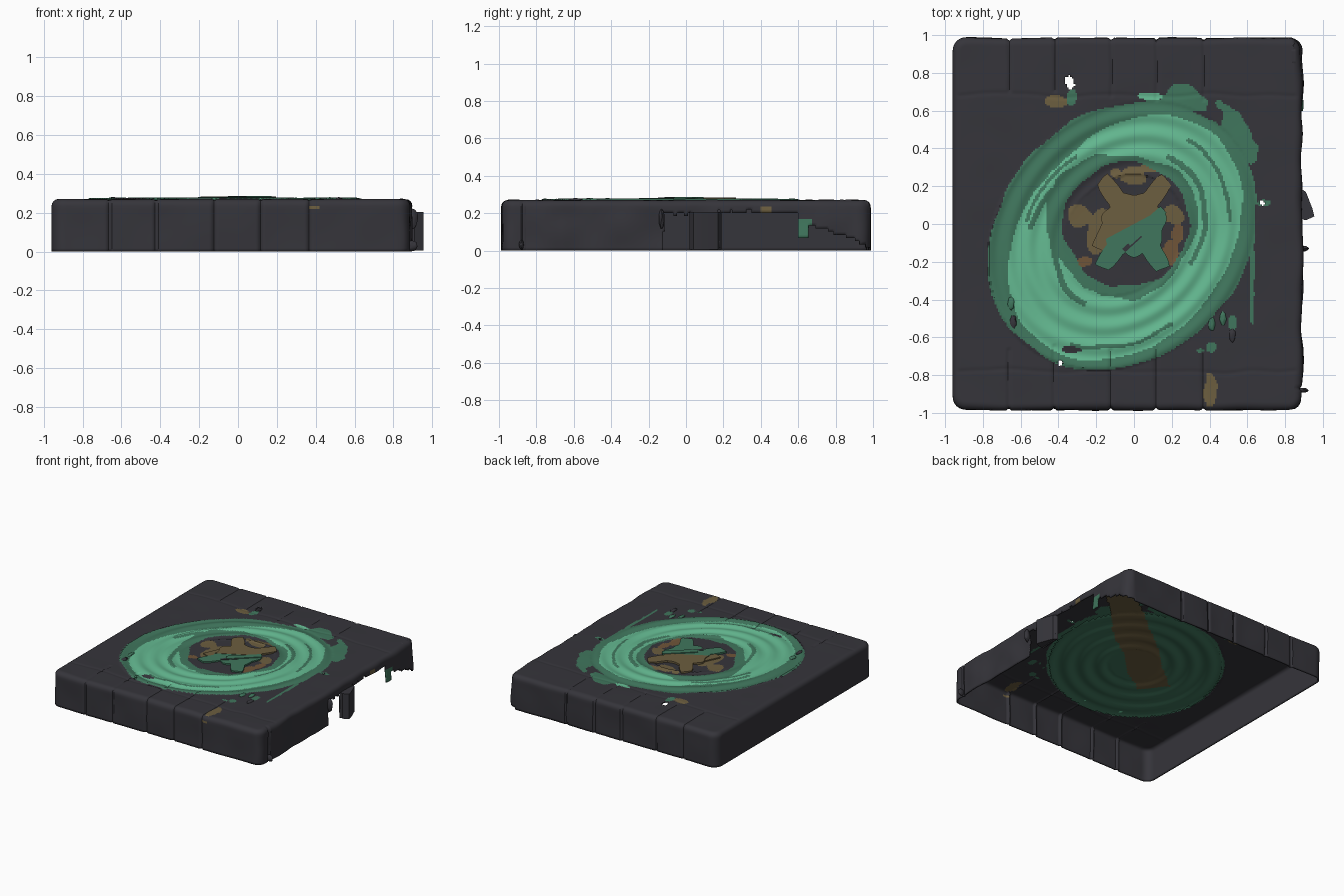
import bpy, bmesh, math
from mathutils import Vector, noise

old = bpy.data.objects.get("Cube")
if old:
    bpy.data.objects.remove(old)


def material(name, rgb):
    m = bpy.data.materials.new(name)
    m.use_nodes = True
    m.diffuse_color = (*rgb, 1)
    bsdf = next(n for n in m.node_tree.nodes if n.type == 'BSDF_PRINCIPLED')
    bsdf.inputs["Base Color"].default_value = (*rgb, 1)
    bsdf.inputs["Roughness"].default_value = 0.8
    return m


MATS = [material("charcoal stone", (.036, .035, .043)),
        material("light green", (.127, .485, .283)),
        material("dark green", (.051, .181, .109)),
        material("bronze", (.15, .112, .05)),
        material("rust", (.16, .09, .04))]
STONE, LIGHT, DARK, BRONZE, RUST = range(5)


def finish(bm, name):
    me = bpy.data.meshes.new(name)
    bm.to_mesh(me)
    bm.free()
    for m in MATS:
        me.materials.append(m)
    ob = bpy.data.objects.new(name, me)
    bpy.context.collection.objects.link(ob)
    bpy.ops.object.select_all(action='DESELECT')
    ob.select_set(True)
    bpy.context.view_layer.objects.active = ob
    bpy.ops.object.shade_smooth_by_angle(angle=math.radians(35))
    return ob


CX, HX, HY, TOP = -.035, .925, .985, .27
ROUND, BEV = .07, .035
SEAMS = (-.66, -.42, -.12, .12, .37)


def wob(x, y, f=4):
    return noise.noise(Vector((x * f, y * f, 1.7)))


def oval(x, y):
    # normalised radius inside the tilted oval of paint
    u, v = (x + y + .12) / 1.414, (y - x) / 1.414
    return math.hypot(u / .775, v / .645)


def spot(x, y, cx, cy, rx, ry, turn=0):
    c, s = math.cos(turn), math.sin(turn)
    dx, dy = x - cx, y - cy
    return math.hypot((dx * c + dy * s) / rx, (dy * c - dx * s) / ry) < 1 + .4 * wob(x, y, 14)


# painted spots: centre, radii, turn
HUB = ((BRONZE, ((-.28, .04, .07, .06), (-.19, -.04, .07, .12), (-.1, .27, .03, .03),
                 (.0, .25, .07, .05), (.2, .05, .06, .05), (.06, .29, .05, .02))),
       (RUST, ((-.33, -.22, .06, .04), (-.26, -.2, .05, .03), (.2, -.15, .04, .06), (.23, -.05, .03, .05))))
OUTER = ((LIGHT, ((.08, .675, .07, .02),)),
         (DARK, ((.55, .49, .17, .06, -.95), (.27, .66, .12, .075), (.625, -.28, .014, .23),
                 (.41, -.65, .03, .03), (.52, -.52, .025, .04), (.35, -.67, .02, .01),
                 (.69, .11, .03, .015), (-.33, .67, .03, .04))),
         (BRONZE, ((-.41, .65, .06, .03), (.405, -.88, .035, .09))))


def pick(x, y, table):
    for mat, spots in table:
        if any(spot(x, y, *s) for s in spots):
            return mat
    return STONE


def paint(x, y, z):
    e = oval(x, y) + .025 * wob(x, y, 6)
    a = math.atan2(y + .03, x + .04)
    r = math.hypot(x + .04, y + .005) + .02 * wob(x, y, 9)
    if z < .24:
        # patches on the side walls
        if x > .82 and abs(y - .63) < .04 and z < .16:
            return DARK
        rim = x > .82 and abs(y - .43) < .03 and z > .19
        return BRONZE if rim or (y < -.9 and spot(x, z, .39, .25, .045, .025)) else STONE
    if r < .33:
        return pick(x, y, HUB)
    if e < 1:
        if spot(x, y, -.33, -.665, .05, .018):
            return STONE
        if r < .375 + .05 * max(0, math.cos(a - 2.9)) + .02 * math.sin(a * 3):
            return DARK
        # dark streaks following the swirl
        if abs(e - .6 - .03 * a) < .02 and math.sin(a * 2 + 1) > 0:
            return DARK
        if abs(e - .8 + .02 * a) < .014 and math.sin(a * 3) > .2:
            return DARK
        edge = .9 - .09 * max(0, math.cos(a - 2.5)) + .03 * math.sin(a * 2 - .6)
        return DARK if e > edge else LIGHT
    return pick(x, y, OUTER)


def core(p):
    # nearest point of the rectangle inside the rounded outline
    kx, ky = HX - ROUND, HY - ROUND
    return Vector((max(-kx, min(kx, p.x)), max(-ky, min(ky, p.y)), 0))


def broken(x, y, z):
    # breaks in the right wall and small holes in the top
    j = .015 * wob(y, z, 25)
    if x > .82:
        if -.12 + j < y < .03 and z < .2 + j:
            return True
        if .17 + j < y < .6 and z < .205 + j:
            return True
        if y >= .6 and z < (.07 if y < .66 else .14 - (y - .66) * .36) + j:
            return True
    return any(math.hypot(x - a, y - b) < r for a, b, r in
               ((-.345, .76, .024), (-.335, .735, .02), (-.39, -.735, .014), (.68, .11, .012)))


# slab shell: rounded top sheet with walls drawn down from its border
bm = bmesh.new()
bmesh.ops.create_grid(bm, x_segments=200, y_segments=200, size=1)
for v in bm.verts:
    v.co = Vector((v.co.x * (HX - BEV), v.co.y * (HY - BEV), TOP))
    q = core(v.co)
    d = Vector((v.co.x - q.x, v.co.y - q.y, 0))
    if d.length > 0:
        d *= max(abs(d.x), abs(d.y)) / d.length
        v.co = Vector((q.x + d.x, q.y + d.y, TOP))
rings = [(BEV * math.sin(t), TOP - BEV * (1 - math.cos(t)))
         for t in (math.pi / 2 * i / 4 for i in range(1, 5))]
rings += [(BEV, (TOP - BEV) * (1 - i / 14)) for i in range(1, 15)]
edges = [e for e in bm.edges if e.is_boundary]
for out, z in rings:
    geom = bmesh.ops.extrude_edge_only(bm, edges=edges)["geom"]
    edges = [g for g in geom if isinstance(g, bmesh.types.BMEdge)]
    for v in (g for g in geom if isinstance(g, bmesh.types.BMVert)):
        q = core(v.co)
        n = Vector((v.co.x - q.x, v.co.y - q.y, 0)).normalized()
        v.co = q + n * (ROUND - BEV + out) + Vector((0, 0, z))
bmesh.ops.recalc_face_normals(bm, faces=bm.faces)
if sum(f.normal.z for f in bm.faces) < 0:
    bmesh.ops.reverse_faces(bm, faces=bm.faces)

# stone seams, worn undulation and swirl ripples
for v in bm.verts:
    v.co.x += CX
    x, y, z = v.co
    bend = .012 * wob(y, 3, 5)
    cut = max(max(0, 1 - abs(x - s - bend) / .014) for s in SEAMS)
    if abs(y) > .66 + .08 * wob(x, y, 2):
        if abs(y) > HY - .02:
            v.co.y -= math.copysign(.013 * cut, y)
        else:
            v.co.z -= .007 * cut
    if x > .85:
        v.co.x += .014 * wob(y, z, 6)
        v.co.x -= .012 * max(0, 1 - abs(y + .87) / .014)
    elif abs(y) > .9:
        v.co.y += .006 * wob(x, z, 5)
    if z > TOP - .001:
        v.co.z += .003 * wob(x, y, 5)
        row = max(max(0, 1 - abs(y - s - .02 * wob(x, s, 5)) / .014) for s in (-.78, .68))
        v.co.z -= .004 * row
        e = oval(x, y)
        if .45 < e < 1:
            v.co.z += .005 * math.sin(e * 42 + math.atan2(y, x)) + .002
for f in bm.faces:
    f.material_index = paint(*f.calc_center_median())
gone = [f for f in bm.faces if broken(*f.calc_center_median())]
bmesh.ops.delete(bm, geom=gone, context='FACES')
slab = finish(bm, "stone_slab")
solid = slab.modifiers.new("thickness", 'SOLIDIFY')
solid.thickness = .01
solid.offset = -1

# painted underside of the top
bm = bmesh.new()
bmesh.ops.create_grid(bm, x_segments=100, y_segments=100, size=.82)
for v in bm.verts:
    e = oval(v.co.x, v.co.y)
    v.co.z = .248 + (.007 * math.sin(e * 32 + math.atan2(v.co.y, v.co.x)) if .3 < e < 1 else 0)
bmesh.ops.reverse_faces(bm, faces=bm.faces)
spare = []
for f in bm.faces:
    x, y, z = f.calc_center_median()
    strip = abs(y - x - .08 + .08 * (x + y) + .05 * wob(x, y, 3)) < .17 and -.6 < x + y < 1.4
    f.material_index = BRONZE if strip else DARK
    if not strip and oval(x, y) > .97:
        spare.append(f)
bmesh.ops.delete(bm, geom=spare, context='FACES')
finish(bm, "underside_paint")


def prism(name, pts, z0, z1, mat):
    bm = bmesh.new()
    face = bm.faces.new([bm.verts.new((x, y, z0)) for x, y in pts])
    geom = bmesh.ops.extrude_face_region(bm, geom=[face])["geom"]
    for g in geom:
        if isinstance(g, bmesh.types.BMVert):
            g.co.z = z1
    bmesh.ops.recalc_face_normals(bm, faces=bm.faces)
    bmesh.ops.triangulate(bm, faces=bm.faces)
    for f in bm.faces:
        f.material_index = mat
    return finish(bm, name)


# central emblem: two halves of a four-pronged star split on the diagonal
PRONGS = [math.radians(d) for d in (54, 126, 234, 303)]


def star(a):
    # blunt prongs standing out of a rounded body
    gap = min(abs(math.remainder(a - p, math.tau)) for p in PRONGS)
    rise = max(0, min(1, (.3 - gap) / .16))
    return .165 + .125 * rise + .012 * math.sin(a * 7)


def half(start):
    angles = [start + math.pi * i / 60 for i in range(61)]
    return [(star(a) * math.cos(a), star(a) * math.sin(a)) for a in angles]


prism("emblem_bronze_half", half(math.radians(28)), .262, .283, BRONZE)
prism("emblem_green_half", half(math.radians(208)), .262, .281, DARK)


# diagonal bar and slots on the emblem
def bar(name, x, y, length, width, angle, z1, mat):
    c, s = math.cos(angle), math.sin(angle)
    pts = [(x + c * u * length - s * w * width, y + s * u * length + c * w * width)
           for u, w in ((-1, -1), (1, -1), (1, 1), (-1, 1))]
    return prism(name, pts, .262, z1, mat)


bar("emblem_bar", .06, -.01, .13, .024, math.radians(42), .287, DARK)
bar("emblem_slot", -.01, -.1, .06, .012, math.radians(42), .284, STONE)
bar("emblem_bronze_arm", -.15, -.05, .09, .04, math.radians(65), .278, BRONZE)


# broken pieces along the right edge and loose chips on the top
def chunk(name, loc, size, mat=STONE):
    bm = bmesh.new()
    bmesh.ops.create_icosphere(bm, subdivisions=3, radius=1)
    for v in bm.verts:
        k = 1 + .25 * noise.noise(v.co * 1.5 + Vector(loc) * 9)
        v.co = Vector([l + s * c * k for l, s, c in zip(loc, size, v.co)])
    for f in bm.faces:
        f.material_index = mat
    return finish(bm, name)


prism("edge_flap", [(.875, .03), (.91, .02), (.955, .04), (.945, .08), (.91, .17), (.88, .19)],
      .005, .205, STONE)
chunk("edge_splinter_middle", (.9, -.13, .17), (.025, .014, .05))
chunk("edge_splinter_front", (.895, -.88, .03), (.028, .012, .025))
for i, (x, y) in enumerate(((-.65, -.42), (-.64, -.52), (.41, -.53), (.52, -.59), (.47, -.5))):
    chunk(f"loose_chip_{i}", (x, y, TOP), (.018, .035, .01), STONE if i % 2 else DARK)
